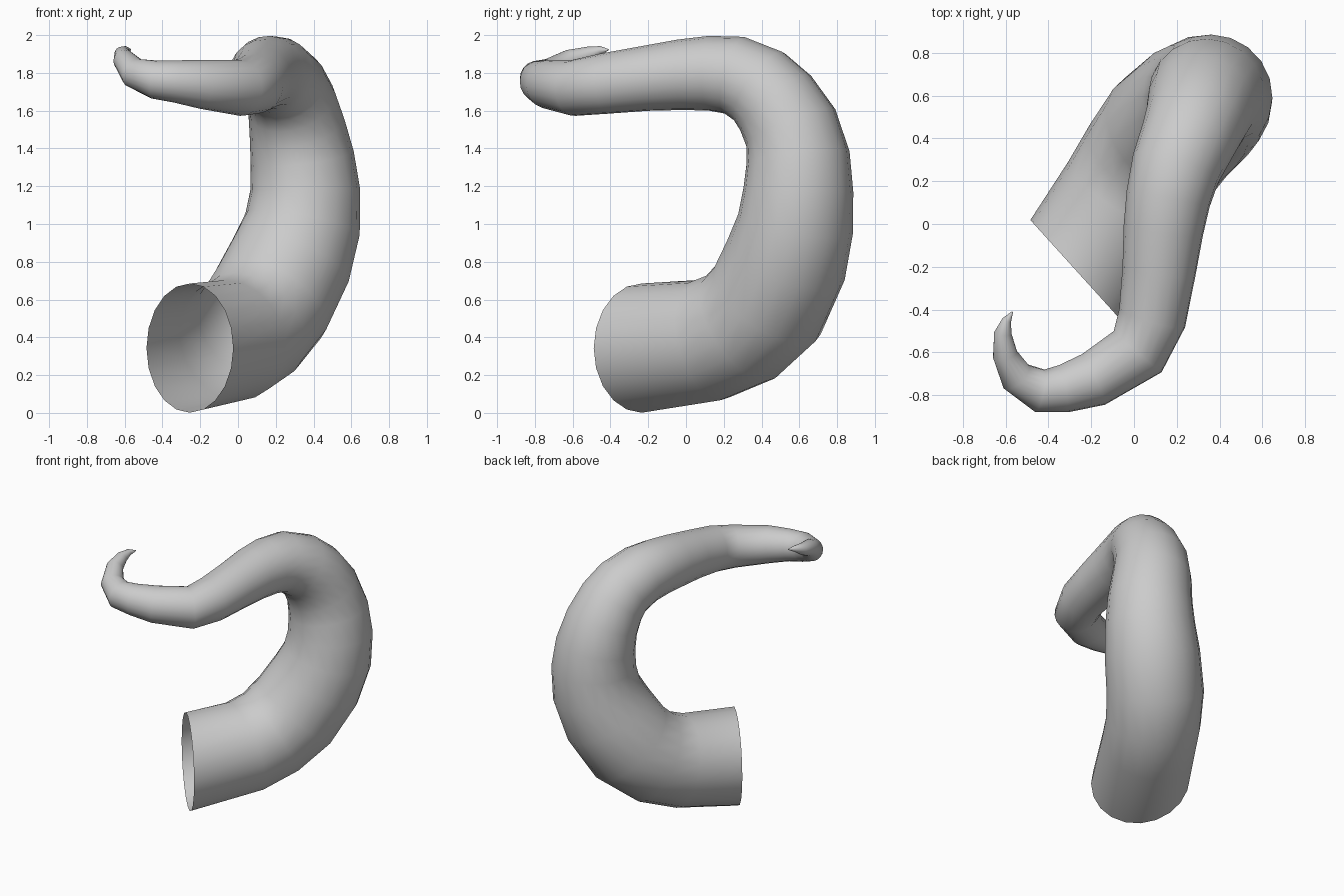
import bpy, bmesh, math
from mathutils import Vector

SIDES = 20
# Centre line and radius: x, y, z, r from open base to curled tip
PATH = [
    (-0.255, -0.235, 0.343, 0.342),
    (-0.03, 0.12, 0.385, 0.326),
    (0.07, 0.29, 0.455, 0.327),
    (0.17, 0.43, 0.59, 0.335),
    (0.28, 0.53, 0.81, 0.328),
    (0.342, 0.58, 1.00, 0.308),
    (0.356, 0.595, 1.18, 0.291),
    (0.34, 0.593, 1.35, 0.275),
    (0.313, 0.555, 1.51, 0.255),
    (0.285, 0.475, 1.64, 0.237),
    (0.25, 0.39, 1.725, 0.224),
    (0.195, 0.26, 1.787, 0.21),
    (0.16, 0.12, 1.798, 0.198),
    (0.137, -0.03, 1.79, 0.187),
    (0.117, -0.22, 1.77, 0.172),
    (0.085, -0.44, 1.742, 0.16),
    (0.017, -0.597, 1.72, 0.148),
    (-0.19, -0.727, 1.74, 0.13),
    (-0.33, -0.77, 1.755, 0.112),
    (-0.44, -0.78, 1.765, 0.102),
    (-0.55, -0.715, 1.80, 0.08),
    (-0.603, -0.61, 1.868, 0.058),
    (-0.613, -0.51, 1.90, 0.041),
    (-0.595, -0.45, 1.92, 0.022),
    (-0.568, -0.41, 1.923, 0.003),
]
pts = [Vector(p[:3]) for p in PATH]
steps = [(b - a).normalized() for a, b in zip(pts, pts[1:])]
tangents = ([Vector((0.74, 0.67, 0)).normalized()]
            + [(a + b).normalized() for a, b in zip(steps, steps[1:])]
            + [steps[-1]])

# Sweep a ring along the centre line, carrying its frame without twist
bm = bmesh.new()
rings = []
up = Vector((0, 0, 1))
for p, t, row in zip(pts, tangents, PATH):
    up = (up - t * up.dot(t)).normalized()
    side = t.cross(up)
    ring = []
    for i in range(SIDES):
        a = math.tau * i / SIDES
        ring.append(bm.verts.new(p + (side * math.cos(a) + up * math.sin(a)) * row[3]))
    rings.append(ring)
for lo, hi in zip(rings, rings[1:]):
    for i in range(SIDES):
        j = (i + 1) % SIDES
        bm.faces.new((lo[i], hi[i], hi[j], lo[j])).smooth = True
# Close the tip only; the base stays open
bm.faces.new(rings[-1])
bmesh.ops.recalc_face_normals(bm, faces=bm.faces)

mesh = bpy.data.meshes.new("curled_horn")
bm.to_mesh(mesh)
bm.free()
horn = bpy.data.objects.new("curled_horn", mesh)
bpy.context.collection.objects.link(horn)
